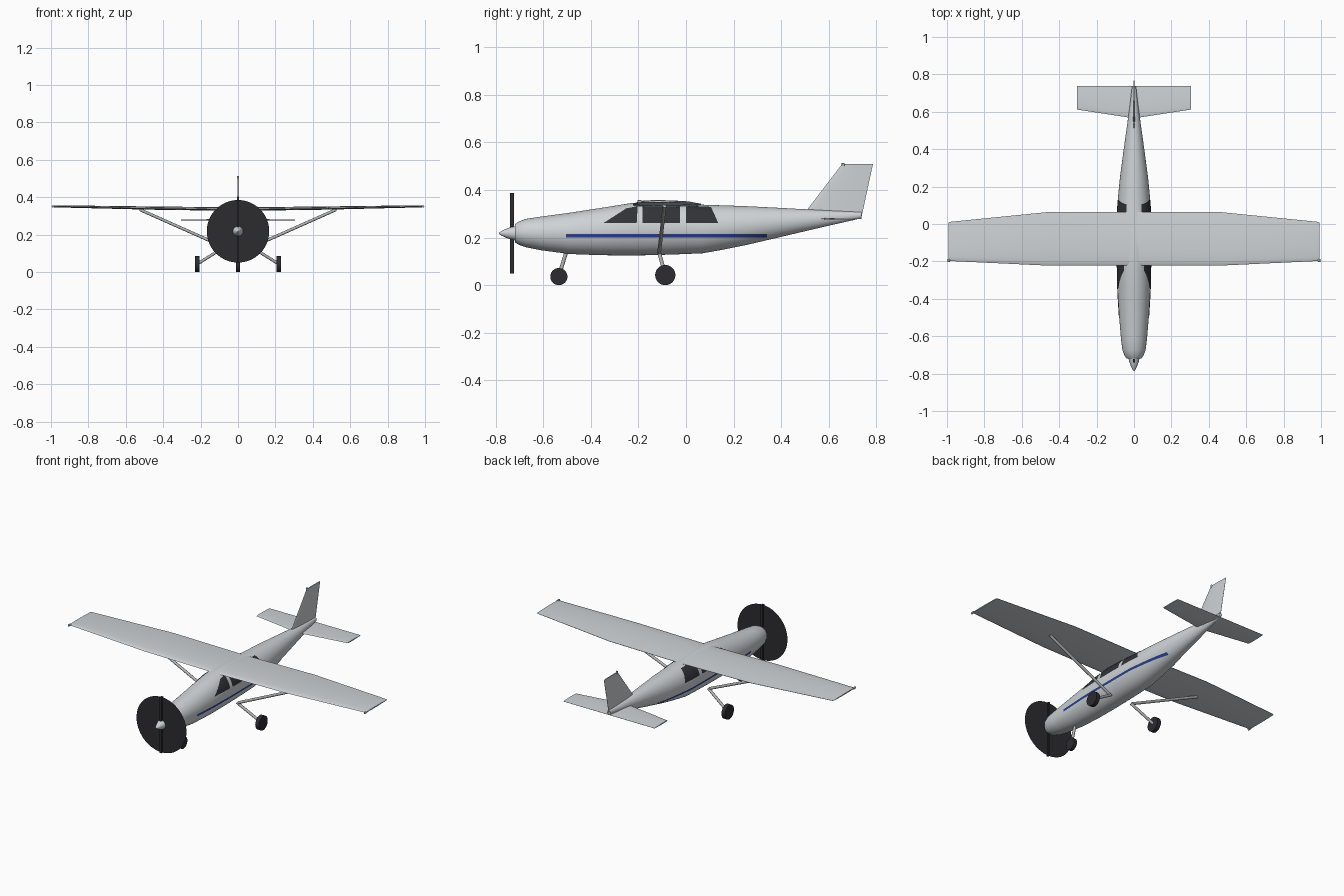
import bpy, bmesh, math
from mathutils import Vector

if "Cube" in bpy.data.objects:
    bpy.data.objects.remove(bpy.data.objects["Cube"])


def material(name, rgb):
    m = bpy.data.materials.new(name)
    m.diffuse_color = (*rgb, 1)
    m.use_nodes = True
    m.node_tree.nodes["Principled BSDF"].inputs["Base Color"].default_value = m.diffuse_color
    return m


BODY = material("light grey paint", (0.62, 0.65, 0.67))
METAL = material("strut grey", (0.45, 0.46, 0.47))
DARK = material("rubber black", (0.025, 0.025, 0.03))
GLASS = material("dark glass", (0.03, 0.032, 0.037))
BLUE = material("blue stripe", (0.025, 0.055, 0.27))


def finish(name, bm, mat, recalc=True, smooth=True):
    if recalc:
        bmesh.ops.recalc_face_normals(bm, faces=bm.faces)
    me = bpy.data.meshes.new(name)
    bm.to_mesh(me)
    bm.free()
    me.materials.append(mat)
    ob = bpy.data.objects.new(name, me)
    bpy.context.collection.objects.link(ob)
    if smooth:
        bpy.ops.object.select_all(action='DESELECT')
        ob.select_set(True)
        bpy.context.view_layer.objects.active = ob
        bpy.ops.object.shade_smooth_by_angle(angle=math.radians(40))
    return ob


def loft(name, rings, mat):
    """Skin a row of equal closed rings and cap both ends."""
    bm = bmesh.new()
    vs = [[bm.verts.new(p) for p in r] for r in rings]
    n = len(rings[0])
    for a, b in zip(vs, vs[1:]):
        for i in range(n):
            j = (i + 1) % n
            bm.faces.new((a[i], a[j], b[j], b[i]))
    bm.faces.new(vs[0])
    bm.faces.new(vs[-1])
    return finish(name, bm, mat)


def rod(name, p, q, r, mat, seg=16):
    """Cylinder between two points."""
    p, q = Vector(p), Vector(q)
    d = q - p
    u = d.orthogonal().normalized()
    w = d.normalized().cross(u)
    ang = [2 * math.pi * i / seg for i in range(seg)]
    return loft(name, [[c + r * (math.cos(a) * u + math.sin(a) * w) for a in ang]
                       for c in (p, q)], mat)


def foil(le, te, up, low, n=10):
    """Aerofoil outline as (y, thickness offset) pairs."""
    def t(u):
        return 2.6 * (math.sqrt(u) * 0.62 - 0.26 * u - 0.36 * u * u) + 0.06 * u
    us = [(1 - math.cos(math.pi * i / n)) / 2 for i in range(n + 1)]
    c = te - le
    return ([(le + c * u, up * t(u)) for u in us] +
            [(le + c * u, -low * t(u)) for u in reversed(us[1:])])


# fuselage stations: y, bottom z, top z, half width
ST = [(-0.718, 0.180, 0.256, 0.040), (-0.705, 0.171, 0.266, 0.050),
      (-0.675, 0.160, 0.278, 0.062), (-0.61, 0.147, 0.288, 0.070),
      (-0.49, 0.131, 0.304, 0.080), (-0.36, 0.126, 0.324, 0.088),
      (-0.235, 0.125, 0.344, 0.092), (-0.15, 0.126, 0.350, 0.093),
      (-0.05, 0.129, 0.346, 0.093), (0.07, 0.134, 0.338, 0.092),
      (0.16, 0.150, 0.335, 0.084), (0.25, 0.168, 0.332, 0.075),
      (0.37, 0.196, 0.326, 0.059), (0.48, 0.222, 0.320, 0.044),
      (0.60, 0.250, 0.314, 0.027), (0.737, 0.281, 0.307, 0.010)]
N = 48
loft("fuselage", [[(w * math.cos(2 * math.pi * i / N), y,
                    (b + t) / 2 + (t - b) / 2 * math.sin(2 * math.pi * i / N))
                   for i in range(N)] for y, b, t, w in ST], BODY)


def skin_x(y, z, k=1.02):
    """Half width of the fuselage skin, slightly enlarged, at (y, z)."""
    for s, e in zip(ST, ST[1:]):
        if s[0] <= y <= e[0]:
            f = (y - s[0]) / (e[0] - s[0])
            b, t, w = [s[i] + f * (e[i] - s[i]) for i in (1, 2, 3)]
            v = (z - (b + t) / 2) / ((t - b) / 2 * k)
            return w * k * math.sqrt(max(0, 1 - v * v))


def decal(name, quad, mat, nu, nv):
    """Thin patch on both sides; quad = bottom-front, bottom-rear, top-rear, top-front."""
    q = [Vector(c) for c in quad]
    for side, label in ((1, "right"), (-1, "left")):
        bm = bmesh.new()
        g = []
        for i in range(nu + 1):
            a, c = q[0].lerp(q[1], i / nu), q[3].lerp(q[2], i / nu)
            row = [a.lerp(c, j / nv) for j in range(nv + 1)]
            g.append([bm.verts.new((side * skin_x(p.x, p.y), p.x, p.y)) for p in row])
        for i in range(nu):
            for j in range(nv):
                f = (g[i][j], g[i + 1][j], g[i + 1][j + 1], g[i][j + 1])
                bm.faces.new(f if side > 0 else f[::-1])
        finish(label + "_" + name, bm, mat, recalc=False)


# windows and stripe
decal("front_window", [(-0.345, 0.262), (-0.207, 0.262), (-0.203, 0.332), (-0.25, 0.323)], GLASS, 10, 10)
decal("door_window", [(-0.183, 0.262), (-0.025, 0.262), (-0.025, 0.333), (-0.183, 0.333)], GLASS, 10, 10)
decal("rear_window", [(0.0, 0.262), (0.135, 0.262), (0.105, 0.329), (0.0, 0.334)], GLASS, 10, 10)
decal("stripe", [(-0.505, 0.201), (0.34, 0.201), (0.34, 0.214), (-0.505, 0.214)], BLUE, 60, 2)

# wing: x, leading y, trailing y, mid z, upper and lower thickness
half = [(0.47, -0.222, 0.063, 0.341, 0.016, 0.012),
        (0.98, -0.198, 0.012, 0.351, 0.010, 0.008),
        (0.992, -0.192, 0.008, 0.351, 0.006, 0.005)]
full = [(-s[0],) + s[1:] for s in reversed(half)] + \
       [(0, -0.222, 0.063, 0.335, 0.018, 0.013)] + half
loft("wing", [[(x, y, z + h) for y, h in foil(a, b, u, l)]
              for x, a, b, z, u, l in full], BODY)

# tailplane
loft("tailplane", [[(x, y, 0.279 + h) for y, h in foil(a, 0.737, t, t)]
                   for x, a, t in ((-0.305, 0.612, 0.005), (0, 0.565, 0.006),
                                   (0.305, 0.612, 0.005))], BODY)

# fin
loft("fin", [[(h, y, z) for y, h in foil(a, b, t, t)]
             for z, a, b, t in ((0.29, 0.488, 0.738, 0.008),
                                (0.508, 0.655, 0.785, 0.005))], BODY)
rod("fin_beacon", (0, 0.66, 0.500), (0, 0.66, 0.514), 0.006, METAL)

# propeller disc, blade and spinner
HUB = 0.218
bm = bmesh.new()
bmesh.ops.create_circle(bm, cap_ends=True, segments=64, radius=0.167)
for v in bm.verts:
    v.co = (v.co.x, -0.731, HUB + v.co.y)
finish("propeller_disc", bm, DARK, smooth=False)
bm = bmesh.new()
bmesh.ops.create_cube(bm, size=1)
for v in bm.verts:
    v.co = (v.co.x * 0.012, -0.731 + v.co.y * 0.018, HUB + v.co.z * 0.337)
finish("propeller_blade", bm, DARK, smooth=False)
loft("spinner", [[(r * math.cos(2 * math.pi * i / 24), y, HUB + r * math.sin(2 * math.pi * i / 24))
                  for i in range(24)] for y, r in
                 ((-0.785, 0.003), (-0.775, 0.010), (-0.755, 0.019),
                  (-0.735, 0.026), (-0.712, 0.031))], BODY)

# wing struts, main gear and wingtip lights
for s, label in ((1, "right"), (-1, "left")):
    rod(label + "_wing_strut", (s * 0.08, -0.113, 0.136), (s * 0.525, -0.09, 0.334), 0.008, METAL)
    rod(label + "_gear_leg", (s * 0.072, -0.112, 0.134), (s * 0.218, -0.087, 0.043), 0.008, METAL)
    rod(label + "_main_wheel", (s * 0.206, -0.087, 0.0425), (s * 0.230, -0.087, 0.0425), 0.0425, DARK, 32)
    rod(label + "_tip_light", (s * 0.99, -0.204, 0.351), (s * 0.99, -0.186, 0.351), 0.006, METAL)

# nose gear
rod("nose_gear_leg", (0, -0.498, 0.155), (0, -0.534, 0.038), 0.008, METAL)
rod("nose_wheel", (-0.010, -0.534, 0.036), (0.010, -0.534, 0.036), 0.036, DARK, 32)
